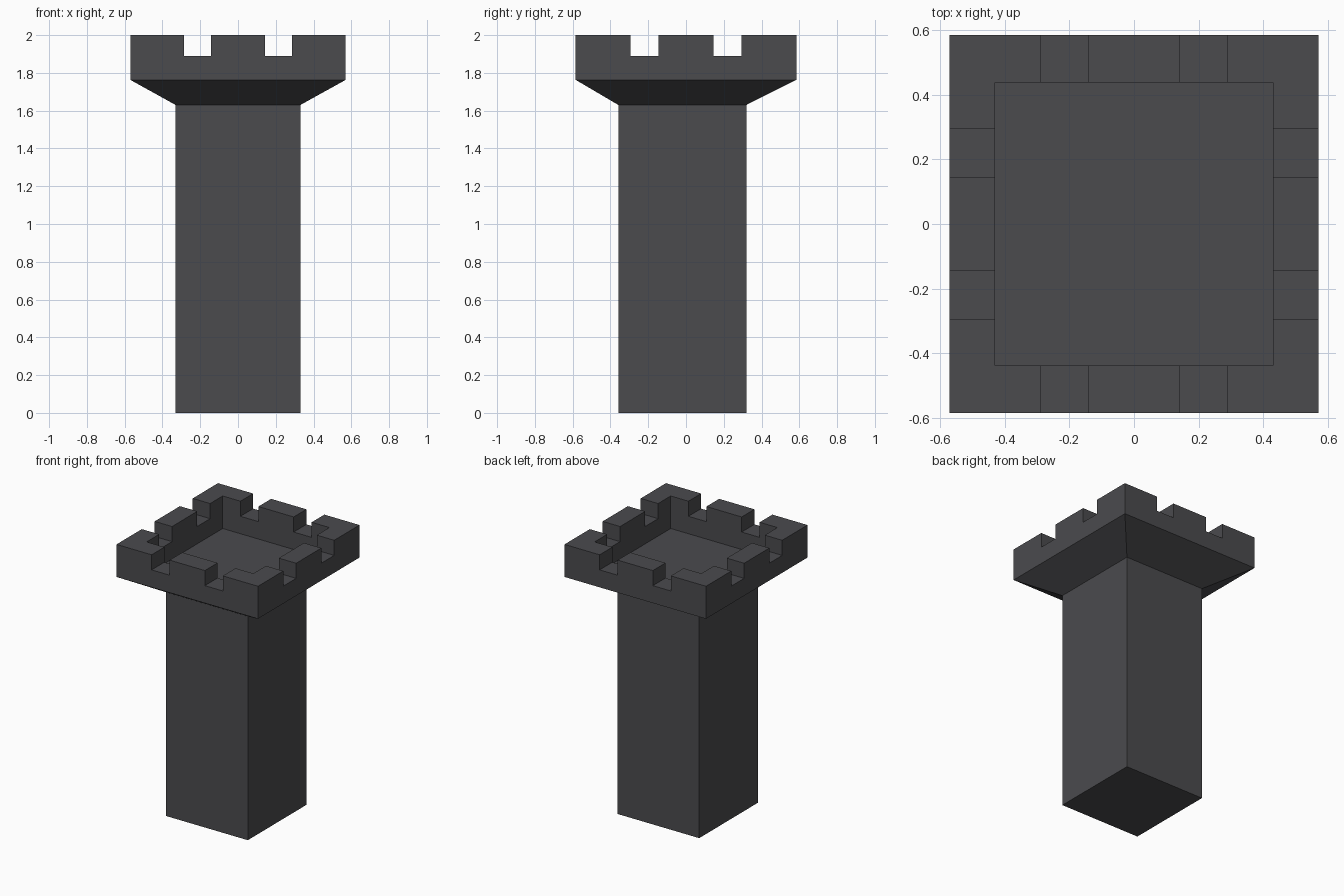
import bpy, bmesh
from mathutils import Vector

if "Cube" in bpy.data.objects:
    bpy.data.objects.remove(bpy.data.objects["Cube"])

# Main sizes
HX, HY = 0.57, 0.584          # battlement half size
IX, IY = 0.43, 0.438          # inner edge of the parapet
Z_SHAFT, Z_HEAD, Z_NOTCH, Z_TOP = 1.63, 1.763, 1.89, 2.0
NOTCH_X, NOTCH_Y = (0.142, 0.287), (0.145, 0.293)

stone = bpy.data.materials.new("dark_stone")
stone.diffuse_color = (0.07, 0.07, 0.076, 1)
stone.use_nodes = True
stone.node_tree.nodes["Principled BSDF"].inputs["Base Color"].default_value = stone.diffuse_color

bm = bmesh.new()


def ring(x0, x1, y0, y1, z):
    return [bm.verts.new((x, y, z)) for x, y in ((x0, y0), (x1, y0), (x1, y1), (x0, y1))]


def bridge(a, b):
    return [bm.faces.new((a[i], a[(i + 1) % 4], b[(i + 1) % 4], b[i])) for i in range(4)]


# Shaft, flare, parapet wall and sunken floor as one skin
rings = [
    ring(-0.33, 0.33, -0.358, 0.319, 0),
    ring(-0.33, 0.33, -0.358, 0.319, Z_SHAFT),
    ring(-HX, HX, -HY, HY, Z_HEAD),
    ring(-HX, HX, -HY, HY, Z_NOTCH),
    ring(-IX, IX, -IY, IY, Z_NOTCH),
    ring(-IX, IX, -IY, IY, Z_HEAD),
]
bm.faces.new(rings[0][::-1])
for a, b in zip(rings, rings[1:]):
    bridge(a, b)
bm.faces.new(rings[-1])
bm.normal_update()


def wall_top():
    return [f for f in bm.faces if all(abs(v.co.z - Z_NOTCH) < 1e-4 for v in f.verts)]


# Cut the wall top at the notch edges
for axis, cuts in ((0, NOTCH_X), (1, NOTCH_Y)):
    for c in cuts:
        for s in (-1, 1):
            faces = wall_top()
            geom = faces + list({e for f in faces for e in f.edges}) + list({v for f in faces for v in f.verts})
            co, no = Vector((0, 0, 0)), Vector((0, 0, 0))
            co[axis], no[axis] = s * c, 1
            bmesh.ops.bisect_plane(bm, geom=geom, dist=1e-5, plane_co=co, plane_no=no)


# Raise the merlons, leaving the notches low
def is_notch(f):
    c = f.calc_center_median()
    if abs(c.y) > IY and abs(c.x) < IX:
        return NOTCH_X[0] < abs(c.x) < NOTCH_X[1]
    return abs(c.x) > IX and NOTCH_Y[0] < abs(c.y) < NOTCH_Y[1]


bm.normal_update()
raised = [f for f in wall_top() if not is_notch(f)]
out = bmesh.ops.extrude_face_region(bm, geom=raised)
top = [g for g in out["geom"] if isinstance(g, bmesh.types.BMVert)]
bmesh.ops.translate(bm, verts=top, vec=(0, 0, Z_TOP - Z_NOTCH))
bmesh.ops.delete(bm, geom=[f for f in raised if f.is_valid], context='FACES_ONLY')

# Merge flat neighbours, such as the corner mitres
bmesh.ops.dissolve_limit(bm, angle_limit=0.01, verts=bm.verts, edges=bm.edges)
bmesh.ops.recalc_face_normals(bm, faces=bm.faces)

mesh = bpy.data.meshes.new("stone_tower")
bm.to_mesh(mesh)
bm.free()
mesh.materials.append(stone)
tower = bpy.data.objects.new("stone_tower", mesh)
bpy.context.collection.objects.link(tower)
